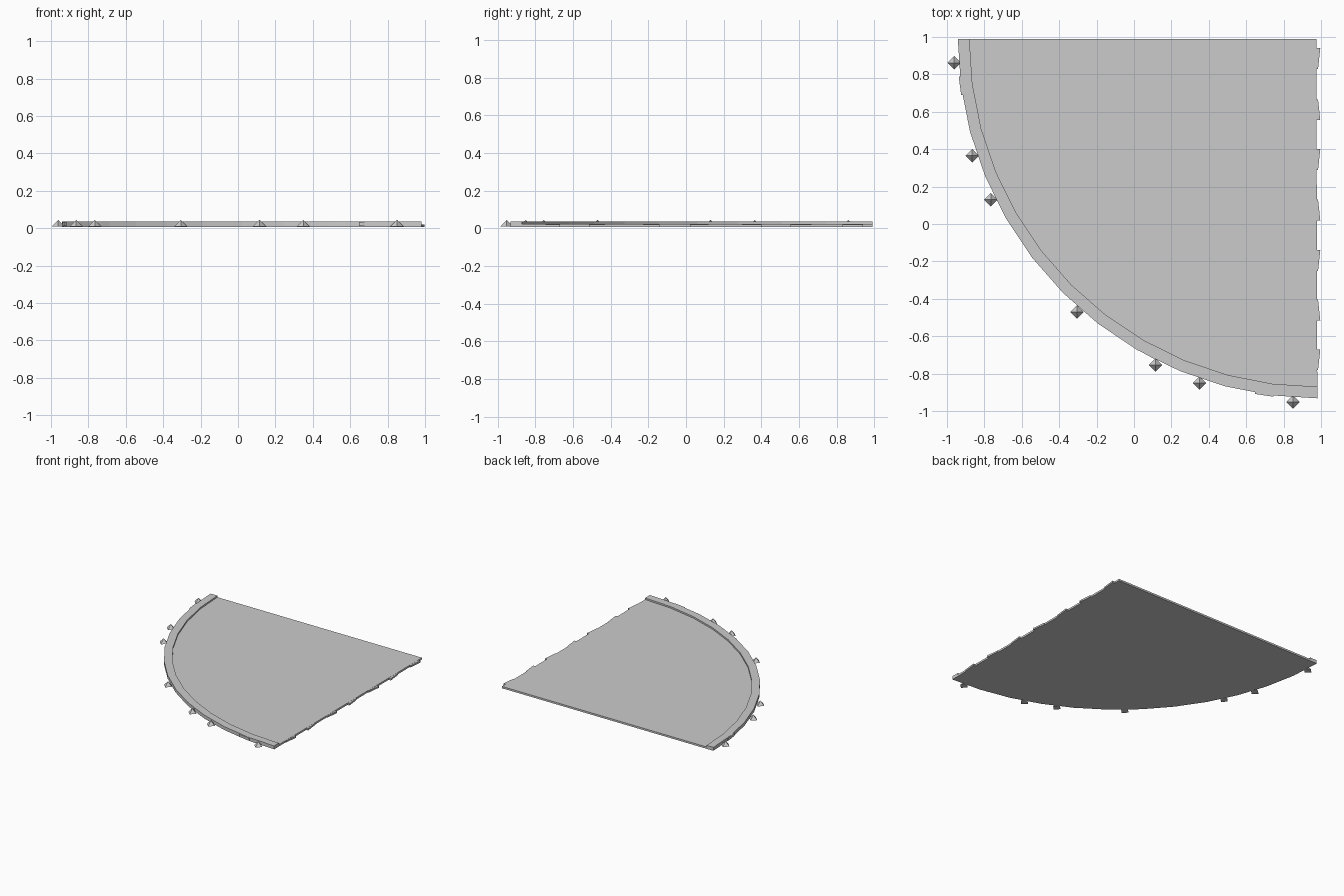
import bpy, math

if "Cube" in bpy.data.objects:
    bpy.data.objects.remove(bpy.data.objects["Cube"])

CX, CY = 0.98, 0.99
SEG = 12

def arc(r):
    return [(CX - r * math.cos(math.pi / 2 * i / SEG),
             CY - r * math.sin(math.pi / 2 * i / SEG)) for i in range(SEG + 1)]

def prism(name, pts, z0, z1):
    n = len(pts)
    v = [(x, y, z0) for x, y in pts] + [(x, y, z1) for x, y in pts]
    f = [list(range(n))[::-1], list(range(n, 2 * n))]
    f += [[i, (i + 1) % n, n + (i + 1) % n, n + i] for i in range(n)]
    me = bpy.data.meshes.new(name)
    me.from_pydata(v, [], f)
    ob = bpy.data.objects.new(name, me)
    bpy.context.collection.objects.link(ob)
    return ob

# Quarter-circle floor slab
prism("floor_slab", arc(1.87) + [(0.975, CY)], 0.007, 0.022)

# Raised curved rim, a ring of rectangular cross-section
outer, inner = arc(1.922), arc(1.86)
verts, faces = [], []
for (ox, oy), (ix, iy) in zip(outer, inner):
    verts += [(ox, oy, 0.007), (ox, oy, 0.035), (ix, iy, 0.035), (ix, iy, 0.007)]
for i in range(SEG):
    a = 4 * i
    faces += [[a + k, a + (k + 1) % 4, a + 4 + (k + 1) % 4, a + 4 + k] for k in range(4)]
faces += [[3, 2, 1, 0], [4 * SEG + k for k in range(4)]]
me = bpy.data.meshes.new("curved_rim")
me.from_pydata(verts, [], faces)
bpy.context.collection.objects.link(bpy.data.objects.new("curved_rim", me))

# Slightly skewed bricks along the straight edge
for k, y in enumerate((0.885, 0.61, 0.345, 0.075, -0.195, -0.46, -0.725)):
    s = 0.006 if k % 2 else -0.006
    prism("edge_brick", [(0.95, y - 0.055), (0.99 + s, y - 0.055),
                         (0.99 - s, y + 0.055), (0.95, y + 0.055)], 0.007, 0.021)

# Bricks sunk into the curved rim
for deg, r in ((7.5, 1.915), (45, 1.905), (61.5, 1.908), (81.5, 1.915)):
    t = math.radians(deg)
    c, s = math.cos(t), math.sin(t)
    pts = [(CX - (r + p) * c + q * s, CY - (r + p) * s - q * c)
           for p, q in ((-0.03, -0.05), (0.012, -0.05), (0.012, 0.05), (-0.03, 0.05))]
    prism("rim_brick", pts, 0.012, 0.033)

# Small pyramid spikes around the outside
for x, y in ((-0.962, 0.862), (-0.865, 0.365), (-0.765, 0.13), (-0.305, -0.47),
             (0.115, -0.755), (0.35, -0.85), (0.85, -0.952)):
    bpy.ops.mesh.primitive_cone_add(vertices=4, radius1=0.036, radius2=0, depth=0.036,
                                    location=(x, y, 0.026))
    bpy.context.object.name = "spike"
